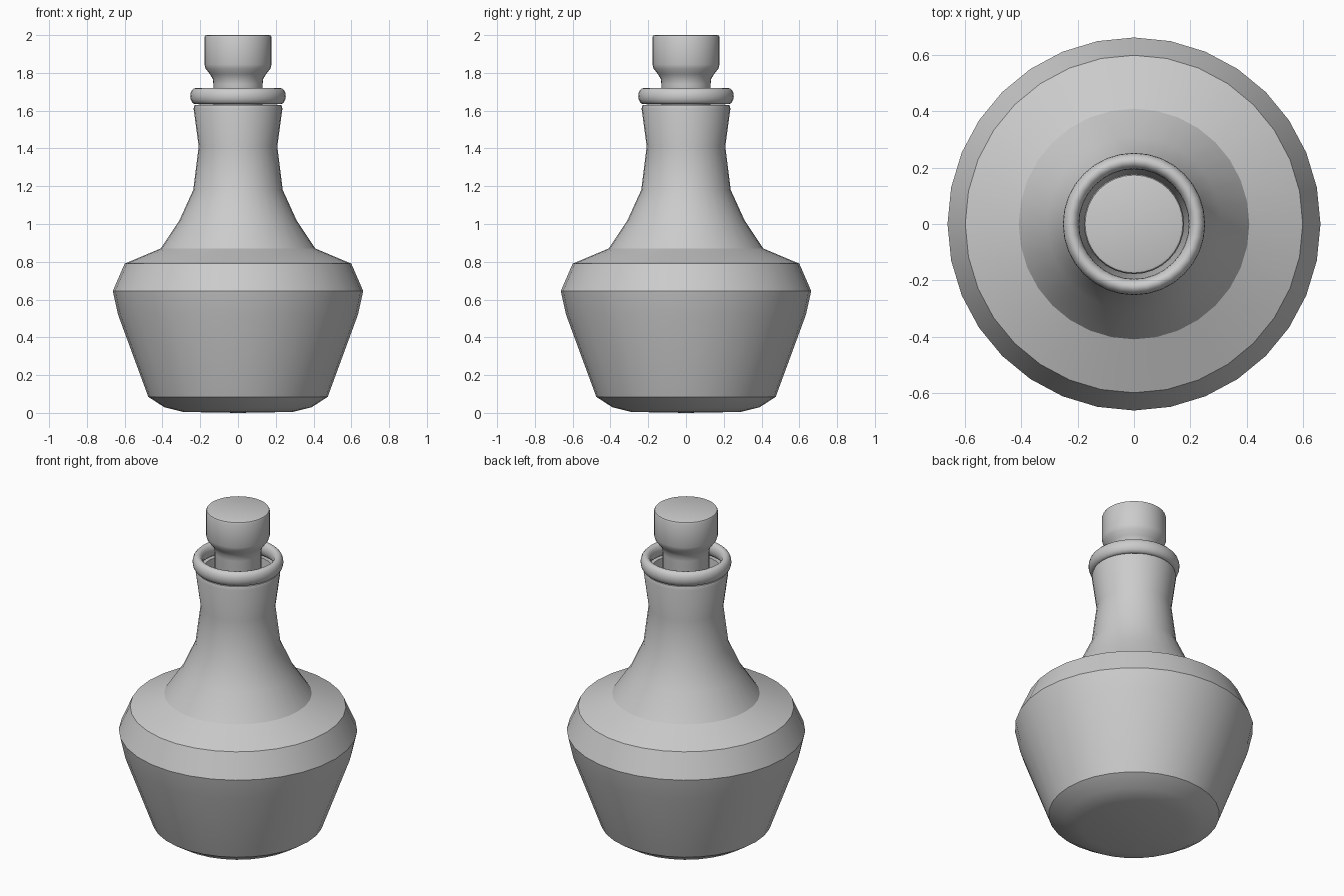
import bpy, bmesh, math

if "Cube" in bpy.data.objects:
    bpy.data.objects.remove(bpy.data.objects["Cube"])

SEGMENTS = 32


def lathe(name, profile, closed=False, angle=30):
    """Spin an (r, z) profile around the z axis into a smooth-shaded object."""
    bm = bmesh.new()
    verts = [bm.verts.new((r, 0, z)) for r, z in profile]
    edges = [bm.edges.new(pair) for pair in zip(verts, verts[1:])]
    if closed:
        edges.append(bm.edges.new((verts[-1], verts[0])))
    bmesh.ops.spin(bm, geom=verts + edges, cent=(0, 0, 0), axis=(0, 0, 1),
                   angle=math.tau, steps=SEGMENTS, use_duplicate=False)
    bmesh.ops.remove_doubles(bm, verts=bm.verts, dist=0.0005)
    bmesh.ops.recalc_face_normals(bm, faces=bm.faces)
    mesh = bpy.data.meshes.new(name)
    bm.to_mesh(mesh)
    bm.free()
    obj = bpy.data.objects.new(name, mesh)
    bpy.context.collection.objects.link(obj)
    bpy.ops.object.select_all(action='DESELECT')
    obj.select_set(True)
    bpy.context.view_layer.objects.active = obj
    bpy.ops.object.shade_smooth_by_angle(angle=math.radians(angle))
    return obj


# Bottle: base, belly, shoulder, neck, then the inside of the neck
lathe("bottle", [
    (0, 0), (0.29, 0.005), (0.39, 0.03), (0.475, 0.085),
    (0.635, 0.52), (0.663, 0.645), (0.60, 0.79), (0.41, 0.87),
    (0.31, 1.02), (0.237, 1.18), (0.208, 1.41), (0.235, 1.61),
    (0.23, 1.63), (0.197, 1.632), (0.178, 1.41), (0.19, 1.25), (0, 1.25),
])

# Rounded lip ring around the mouth
ring = [(0.224 + 0.029 * math.cos(a), 1.677 + 0.043 * math.sin(a))
        for a in (math.tau * i / 16 for i in range(16))]
lathe("lip_ring", ring, closed=True, angle=60)

# Stopper: stem, flared underside and flat-topped head
lathe("stopper", [
    (0, 1.42), (0.125, 1.42), (0.13, 1.44), (0.13, 1.74), (0.134, 1.77),
    (0.15, 1.795), (0.171, 1.822), (0.178, 1.845), (0.178, 1.988),
    (0.174, 1.997), (0.166, 2.0), (0, 2.0),
], angle=40)
